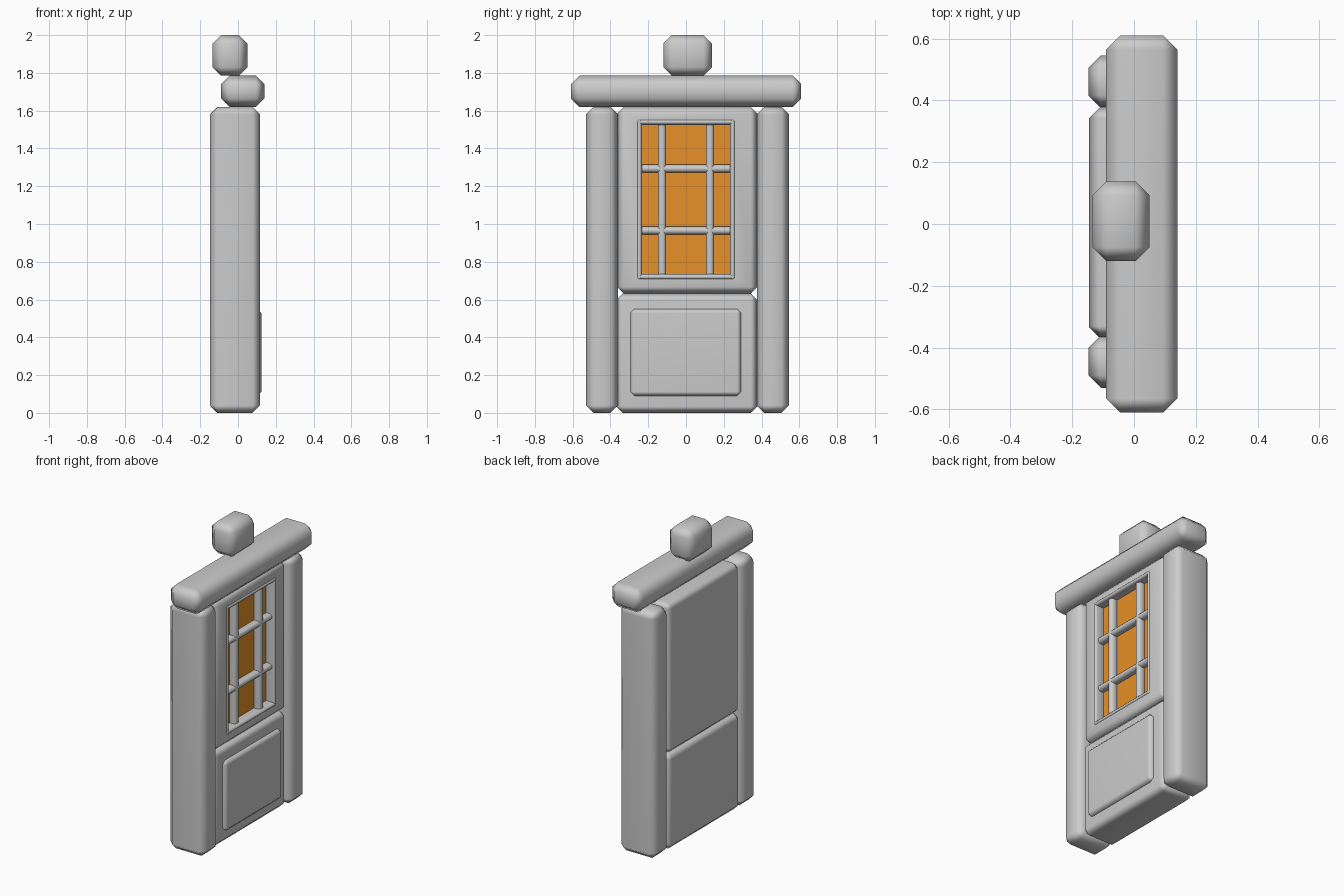
import bpy, bmesh
from mathutils import Vector

cube = bpy.data.objects.get("Cube")
if cube:
    bpy.data.objects.remove(cube, do_unlink=True)


def material(name, color):
    m = bpy.data.materials.new(name)
    m.use_nodes = True
    m.diffuse_color = color
    m.node_tree.nodes["Principled BSDF"].inputs["Base Color"].default_value = color
    return m


STONE = material("plain grey", (0.6, 0.6, 0.6, 1))
GLASS = material("amber glass", (0.8, 0.28, 0.02, 1))


def block(name, x, y, z, chamfer, mat=STONE, opening=None):
    """Chamfered box from (min, max) ranges, optionally recessed on its +x face."""
    bm = bmesh.new()
    bmesh.ops.create_cube(bm, size=1)
    for v in bm.verts:
        v.co = Vector([r[0] if c < 0 else r[1] for c, r in zip(v.co, (x, y, z))])
    if chamfer:
        bmesh.ops.bevel(bm, geom=bm.edges[:], offset=chamfer, segments=1,
                        affect='EDGES', profile=0.5)
    if opening:
        (y0, y1), (z0, z1), depth = opening
        bm.normal_update()
        front = max(bm.faces, key=lambda f: f.calc_center_median().x)
        bmesh.ops.inset_region(bm, faces=[front], thickness=0.03)
        mid = front.calc_center_median()
        for v in front.verts:
            v.co.y = y0 if v.co.y < mid.y else y1
            v.co.z = z0 if v.co.z < mid.z else z1
        pushed = bmesh.ops.extrude_discrete_faces(bm, faces=[front])["faces"][0]
        for v in pushed.verts:
            v.co.x -= depth
    bmesh.ops.recalc_face_normals(bm, faces=bm.faces[:])
    mesh = bpy.data.meshes.new(name)
    bm.to_mesh(mesh)
    bm.free()
    mesh.materials.append(mat)
    ob = bpy.data.objects.new(name, mesh)
    bpy.context.collection.objects.link(ob)
    bpy.ops.object.select_all(action='DESELECT')
    ob.select_set(True)
    bpy.context.view_layer.objects.active = ob
    bpy.ops.object.shade_smooth_by_angle(angle=1.0)
    wn = ob.modifiers.new("face_normals", 'WEIGHTED_NORMAL')
    wn.keep_sharp = True
    return ob


# Side pillars, lintel and capstone
for side, y in (("right", (-0.53, -0.36)), ("left", (0.375, 0.545))):
    block(side + "_pillar", (-0.147, 0.117), y, (0, 1.62), 0.04)
block("lintel", (-0.09, 0.14), (-0.61, 0.61), (1.62, 1.785), 0.045)
block("capstone", (-0.135, 0.05), (-0.12, 0.138), (1.785, 2.0), 0.045)

# Door leaf: lower half with raised panel, upper half with window opening
block("lower_door", (-0.145, 0.095), (-0.37, 0.378), (0, 0.632), 0.035)
block("raised_panel", (0.05, 0.125), (-0.295, 0.292), (0.09, 0.55), 0.022)
block("upper_door", (-0.145, 0.095), (-0.365, 0.378), (0.632, 1.62), 0.035,
      opening=((-0.25, 0.25), (0.72, 1.545), 0.06))
block("window_glass", (0.036, 0.042), (-0.25, 0.25), (0.72, 1.545), 0, GLASS)

# Window surround and glazing bars
W, BOTTOM, TOP = 0.262, 0.705, 1.555
for side, s in (("right", -1), ("left", 1)):
    edge = sorted((s * W, s * (W - 0.03)))
    block(side + "_window_stile", (0.03, 0.1), edge, (BOTTOM, TOP), 0.01)
    bar = (s * 0.127 - 0.022, s * 0.127 + 0.022)
    block(side + "_glazing_bar", (0.03, 0.085), bar, (BOTTOM + 0.01, TOP - 0.01), 0.013)
for name, z in (("bottom_window_rail", BOTTOM), ("top_window_rail", TOP - 0.03)):
    block(name, (0.03, 0.1), (-W, W), (z, z + 0.03), 0.01)
for name, z in (("lower_cross_bar", 0.965), ("upper_cross_bar", 1.293)):
    block(name, (0.03, 0.083), (-W + 0.01, W - 0.01), (z - 0.021, z + 0.021), 0.013)
